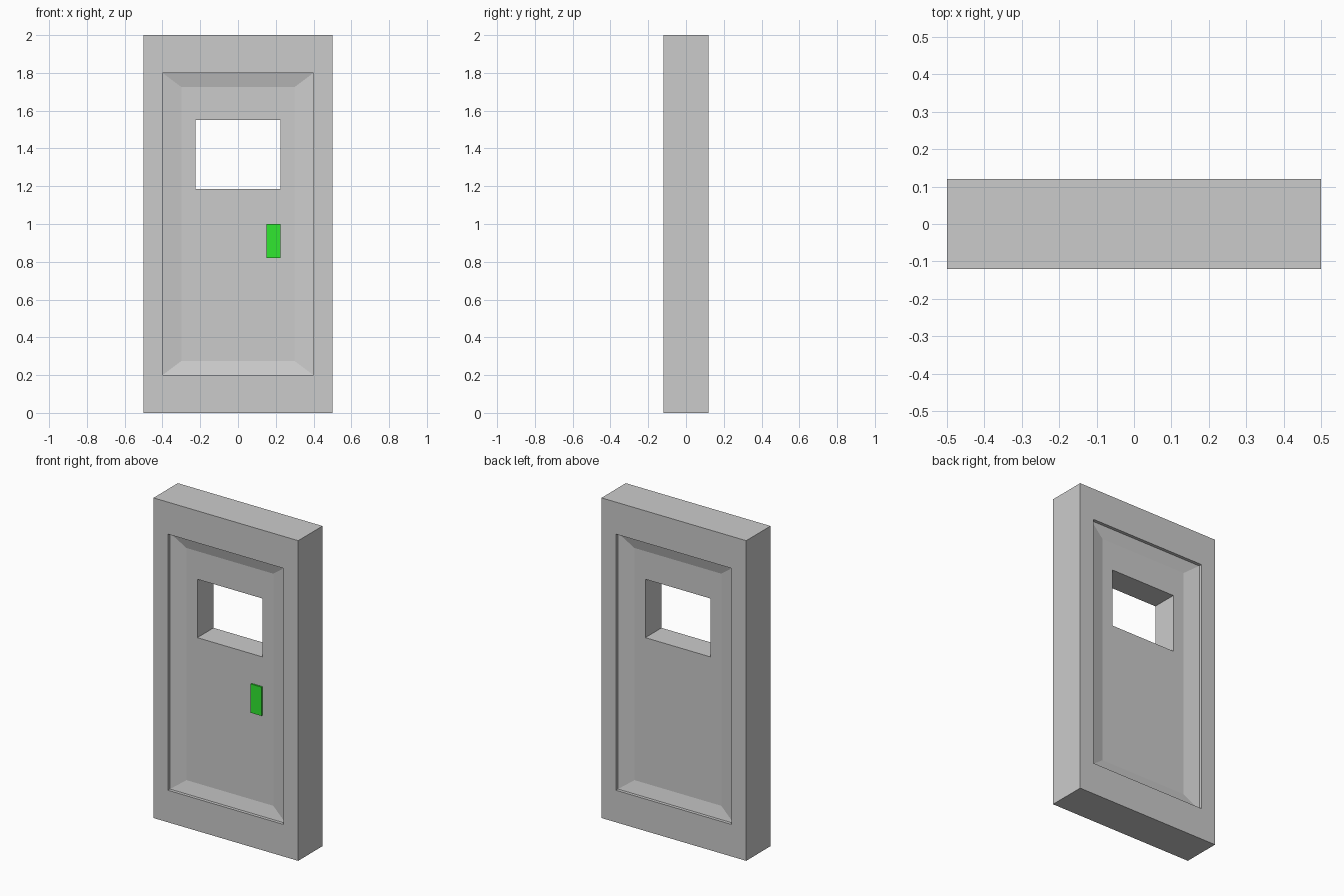
import bpy, bmesh

if "Cube" in bpy.data.objects:
    bpy.data.objects.remove(bpy.data.objects["Cube"])


def make_object(name, bm):
    bmesh.ops.recalc_face_normals(bm, faces=bm.faces)
    mesh = bpy.data.meshes.new(name)
    bm.to_mesh(mesh)
    bm.free()
    obj = bpy.data.objects.new(name, mesh)
    bpy.context.collection.objects.link(obj)
    return obj


def rect_ring(bm, half_w, z0, z1, y):
    corners = ((-half_w, z0), (half_w, z0), (half_w, z1), (-half_w, z1))
    return [bm.verts.new((x, y, z)) for x, z in corners]


# Door slab: nested rectangles (half width, bottom, top, half depth), mirrored to the back
profile = [
    (0.50, 0.000, 2.000, 0.12),   # outer edge
    (0.40, 0.200, 1.800, 0.12),   # recess rim
    (0.40, 0.200, 1.800, 0.10),   # recess step
    (0.30, 0.275, 1.725, 0.08),   # end of sloped border
    (0.225, 1.185, 1.55, 0.08),   # window opening
]
bm = bmesh.new()
rings = [rect_ring(bm, w, a, b, -d) for w, a, b, d in profile]
rings += [rect_ring(bm, w, a, b, d) for w, a, b, d in reversed(profile)]
for i, ring in enumerate(rings):
    nxt = rings[(i + 1) % len(rings)]
    for j in range(4):
        k = (j + 1) % 4
        bm.faces.new((ring[j], ring[k], nxt[k], nxt[j]))
make_object("door_slab", bm)

# Green lock plate on the front
bm = bmesh.new()
bmesh.ops.create_cube(bm, size=1)
bmesh.ops.scale(bm, vec=(0.075, 0.015, 0.18), verts=bm.verts)
bmesh.ops.translate(bm, vec=(0.1875, -0.0825, 0.91), verts=bm.verts)
plate = make_object("lock_plate", bm)
green = bpy.data.materials.new("green")
green.diffuse_color = (0.03, 0.8, 0.03, 1)
green.use_nodes = True
green.node_tree.nodes["Principled BSDF"].inputs["Base Color"].default_value = green.diffuse_color
plate.data.materials.append(green)
